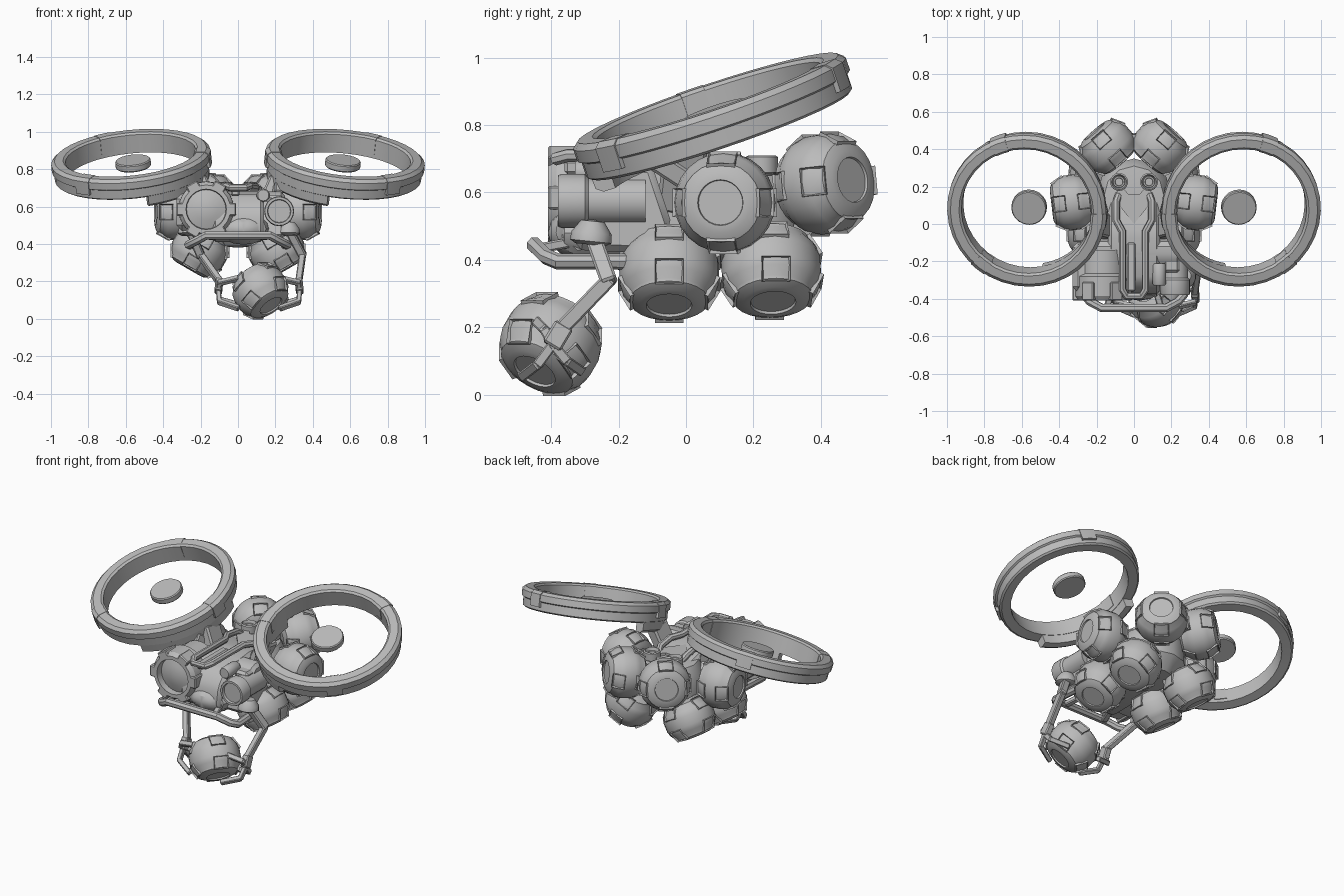
import bpy, bmesh, math
from mathutils import Vector, Matrix

if "Cube" in bpy.data.objects:
    bpy.data.objects.remove(bpy.data.objects["Cube"])

grey = bpy.data.materials.new("plain grey")
grey.diffuse_color = (0.5, 0.5, 0.5, 1)
grey.use_nodes = True
grey.node_tree.nodes["Principled BSDF"].inputs["Base Color"].default_value = grey.diffuse_color


def finish(name, bm, mat=Matrix(), bevel=0, angle=32):
    """Turn a bmesh into a named, shaded object."""
    bmesh.ops.transform(bm, matrix=mat, verts=bm.verts)
    bmesh.ops.recalc_face_normals(bm, faces=bm.faces)
    if bevel:
        bmesh.ops.bevel(bm, geom=bm.edges[:], offset=bevel, segments=1, affect='EDGES')
    me = bpy.data.meshes.new(name)
    bm.to_mesh(me)
    bm.free()
    me.materials.append(grey)
    ob = bpy.data.objects.new(name, me)
    bpy.context.collection.objects.link(ob)
    bpy.context.view_layer.objects.active = ob
    ob.select_set(True)
    bpy.ops.object.shade_smooth_by_angle(angle=math.radians(angle))
    ob.select_set(False)
    return ob


def frame(center, axis, up=(0, 0, 1)):
    """Matrix with local z along axis and local x towards up."""
    z = Vector(axis).normalized()
    u = Vector(up)
    if abs(z.dot(u)) > 0.99:
        u = Vector((0, 1, 0))
    x = (u - z * u.dot(z)).normalized()
    m = Matrix((x, z.cross(x), z)).transposed().to_4x4()
    m.translation = center
    return m


def lathe(name, prof, mat, n=24, a0=0, a1=360, closed=False):
    """Revolve (r, z) points about local z, whole turn or a sector."""
    bm = bmesh.new()
    full = a1 - a0 == 360
    cols = []
    for i in range(n if full else n + 1):
        a = math.radians(a0 + (a1 - a0) * i / n)
        cols.append([bm.verts.new((r * math.cos(a), r * math.sin(a), z)) for r, z in prof])
    for i in range(n):
        p, q = cols[i], cols[(i + 1) % len(cols)]
        for k in range(len(prof) if closed else len(prof) - 1):
            l = (k + 1) % len(prof)
            bm.faces.new((p[k], p[l], q[l], q[k]))
    if full:
        bmesh.ops.remove_doubles(bm, verts=bm.verts, dist=1e-5)
    elif closed:
        bm.faces.new(cols[0])
        bm.faces.new(cols[-1])
    return finish(name, bm, mat)


def box(name, size, mat, bevel=0.008):
    bm = bmesh.new()
    bmesh.ops.create_cube(bm, size=1)
    bmesh.ops.scale(bm, vec=size, verts=bm.verts)
    return finish(name, bm, mat, bevel)


def beam(name, a, b, w, d):
    a, b = Vector(a), Vector(b)
    return box(name, (w, d, (b - a).length + w * 0.4), frame((a + b) / 2, b - a, (1, 0, 0)), w * 0.15)


def tube(name, pts, r):
    cu = bpy.data.curves.new(name, 'CURVE')
    cu.dimensions = '3D'
    cu.bevel_depth, cu.bevel_resolution, cu.use_fill_caps = r, 2, True
    sp = cu.splines.new('POLY')
    sp.points.add(len(pts) - 1)
    for p, c in zip(sp.points, pts):
        p.co = (*c, 1)
    ob = bpy.data.objects.new(name + "_path", cu)
    bpy.context.collection.objects.link(ob)
    bm = bmesh.new()
    bm.from_mesh(ob.to_mesh())
    bpy.data.objects.remove(ob)
    return finish(name, bm)


def prism(name, prof, x0, x1, bevel=0.012):
    """Extrude a (y, z) outline along x."""
    bm = bmesh.new()
    f = bm.faces.new([bm.verts.new((x0, y, z)) for y, z in prof])
    r = bmesh.ops.extrude_face_region(bm, geom=[f])
    bmesh.ops.translate(bm, vec=(x1 - x0, 0, 0), verts=[v for v in r['geom'] if isinstance(v, bmesh.types.BMVert)])
    return finish(name, bm, bevel=bevel)


def pod(name, center, axis):
    """Barrel-shaped canister with end discs and four pairs of framed windows."""
    m = frame(center, axis)
    half = [(0, .102), (.066, .102), (.068, .11), (.09, .108), (.118, .094), (.12, .084), (.14, .058), (.148, .028)]
    lathe(name, half + [(r, -z) for r, z in reversed(half)], m, 24)
    for k in range(4):
        rot = m @ Matrix.Rotation(k * math.pi / 2, 4, 'Z')
        for s in (-1, 1):
            bm = bmesh.new()
            bmesh.ops.create_cube(bm, size=1)
            bmesh.ops.scale(bm, vec=(.05, .085, .075), verts=bm.verts)
            bm.faces.ensure_lookup_table()
            top = max(bm.faces, key=lambda f: f.calc_center_median().x)
            bmesh.ops.inset_region(bm, faces=[top], thickness=.012)
            bmesh.ops.translate(bm, vec=(-.016, 0, 0), verts=top.verts)
            tilt = Matrix.Translation((.112, 0, s * .058)) @ Matrix.Rotation(-s * .5, 4, 'Y')
            finish(name + "_window", bm, rot @ tilt)


# Nine canisters: two at the back, two at the sides, four below, one carried
for s, side in ((-1, "left"), (1, "right")):
    pod("back_pod_" + side, (s * .14, .412, .625), (s * .65, .75, .12))
    pod("side_pod_" + side, (s * .332, .115, .57), (s, -.12, 0))
    pod("lower_front_pod_" + side, (s * .21, -.05, .36), (s * .5, 0, -.87))
    pod("lower_back_pod_" + side, (s * .2, .253, .368), (s * .5, .05, -.87))
pod("carried_pod", (.12, -.402, .15), (.5, -.42, -.72))

# Rotor ducts tilted back and outward, with clamps, inner skirt, hub disc and struts
ring = [(.35, -.055), (.35, .048), (.362, .058), (.408, .058), (.427, .042),
        (.427, .004), (.416, -.002), (.416, -.05), (.405, -.058)]
clamp = [(.346, -.03), (.346, .05), (.358, .06), (.41, .06), (.43, .044), (.43, -.03)]
skirt = [(.352, -.115), (.352, -.03), (.414, -.03), (.41, -.1), (.39, -.115)]
for s, side in ((-1, "left"), (1, "right")):
    m = (Matrix.Translation((s * .57, .083, .825)) @ Matrix.Rotation(math.radians(s * 6), 4, 'Y')
         @ Matrix.Rotation(math.radians(18.5), 4, 'X') @ Matrix.Scale(-s, 4, (1, 0, 0)))
    lathe("rotor_duct_" + side, ring, m, 36, closed=True)
    for a in (110, 230, 352):
        lathe("duct_clamp_" + side, clamp, m, 2, a - 6, a + 6, True)
    lathe("duct_skirt_" + side, skirt, m, 12, -80, 12, True)
    lathe("rotor_hub_" + side, [(0, .022), (.09, .022), (.095, .016), (.095, -.012), (.09, -.018), (0, -.018)], m @ Matrix.Translation((.01, .008, 0)), 20)
    beam("duct_strut_" + side, (s * .2, .0, .74), (s * .12, -.02, .56), .07, .13)
    beam("duct_brace_" + side, (s * .22, -.1, .7), (s * .15, .1, .57), .05, .06)

# Central hull, wide flanks and rear core that carries the canisters
prism("hull", [(-.39, .46), (-.37, .58), (-.3, .665), (-.05, .69), (.1, .66), (.3, .6), (.3, .46), (.05, .41), (-.33, .41)], -.14, .14, .02)
prism("flanks", [(-.33, .43), (-.31, .57), (-.18, .68), (-.1, .68), (-.04, .5), (-.12, .42)], -.25, .25, .02)
lathe("rear_core", [(0, .15), (.16, .13), (.2, .06), (.2, -.05), (.13, -.13), (0, -.14)],
      frame((0, .15, .52), (0, 0, 1)), 12)
lathe("nose", [(0, .08), (.06, .07), (.12, .03), (.14, -.02), (.14, -.1), (0, -.1)],
      frame((.03, -.33, .48), (0, -1, 0)) @ Matrix.Scale(.6, 4, (1, 0, 0)), 16)

# Top details: pointed deck plate, raised spine, twin caps, side canister
bm = bmesh.new()
f = bm.faces.new([bm.verts.new((x, y, .68)) for x, y in ((-.1, .24), (-.03, .16), (.03, .16), (.1, .24), (.08, .1), (0, 0), (-.08, .1))])
r = bmesh.ops.extrude_face_region(bm, geom=[f])
bmesh.ops.translate(bm, vec=(0, 0, -.08), verts=[v for v in r['geom'] if isinstance(v, bmesh.types.BMVert)])
finish("deck_plate", bm)
box("spine", (.045, .26, .04), Matrix.Translation((-.015, -.23, .675)))
for s in (-1, 1):
    lathe("top_cap", [(0, .0), (.02, .0), (.022, .014), (.03, .014), (.032, .006), (.04, .03), (.048, .025), (.048, -.02), (.036, -.025), (.036, -.1)],
          frame((s * .08, .225, .68), (0, 0, 1)), 18)
lathe("top_canister", [(0, .06), (.03, .06), (.036, .05), (.036, -.05), (.03, -.06), (0, -.06)], frame((.135, -.27, .66), (0, 1, 0)), 14)
half = [(.08, .16, .66), (.095, .12, .69), (.095, .02, .705), (.062, -.04, .71), (.062, -.35, .71), (.04, -.385, .7)]
tube("top_rail", half + [(-x, y, z) for x, y, z in reversed(half)], .02)

# Large front lamp on the left, with housing and six clips
m = frame((-.17, -.34, .585), (0, -1, 0))
lathe("large_lamp", [(0, .055), (.06, .045), (.105, .03), (.108, .07), (.13, .07), (.148, .045), (.15, -.06), (.125, -.075), (.125, -.2), (0, -.2)], m, 24)
for k in range(6):
    rot = m @ Matrix.Rotation(math.radians(60 * k + 30), 4, 'Z')
    box("lamp_clip", (.045, .07, .1), rot @ Matrix.Translation((.137, 0, .02)), .006)
box("lamp_housing", (.2, .27, .2), Matrix.Translation((-.23, -.23, .57)), .03)

# Small front lamp on the right
lathe("small_lamp", [(0, .045), (.06, .045), (.063, .06), (.076, .06), (.08, .05), (.08, -.02), (.07, -.03), (.07, -.2), (0, -.2)],
      frame((.22, -.32, .575), (0, -1, 0)), 20)
box("small_lamp_bracket", (.09, .16, .12), Matrix.Translation((.2, -.18, .6)), .015)

# Front bumper bar
half = [(.25, -.17, .395), (.265, -.38, .395), (.235, -.415, .41), (.17, -.45, .445)]
tube("bumper", half + [(-x, y, z) for x, y, z in reversed(half)], .024)
for s in (-1, 1):
    beam("bumper_stay", (s * .14, -.43, .435), (s * .1, -.3, .46), .035, .03)

# Arms: shoulder, jointed links, palm and fingers holding the carried canister
arms = (("left", 1, (-.26, -.28, .48), (-.2, -.23, .34), (-.1, -.365, .2)),
        ("right", -1, (.27, -.28, .48), (.345, -.23, .34), (.325, -.365, .2)))
for side, d, shoulder, elbow, wrist in arms:
    lathe("shoulder_" + side, [(0, .04), (.035, .035), (.06, .0), (.062, -.025), (.045, -.035), (0, -.035)], frame(shoulder, (0, .1, 1)), 14)
    beam("upper_arm_" + side, shoulder, elbow, .045, .05)
    beam("forearm_" + side, elbow, wrist, .035, .045)
    w = Vector(wrist)
    palm = w + Vector((-d * .005, -.03, -.05))
    beam("palm_" + side, w, palm, .04, .06)
    for dy, dz in ((-.055, -.085), (.05, -.07), (-.03, .06)):
        k = palm + Vector((d * .005, dy * .8, dz * .7))
        beam("finger_base_" + side, palm, k, .025, .03)
        beam("finger_tip_" + side, k, k + Vector((d * .1, dy * .8, dz * .4)), .028, .03)
